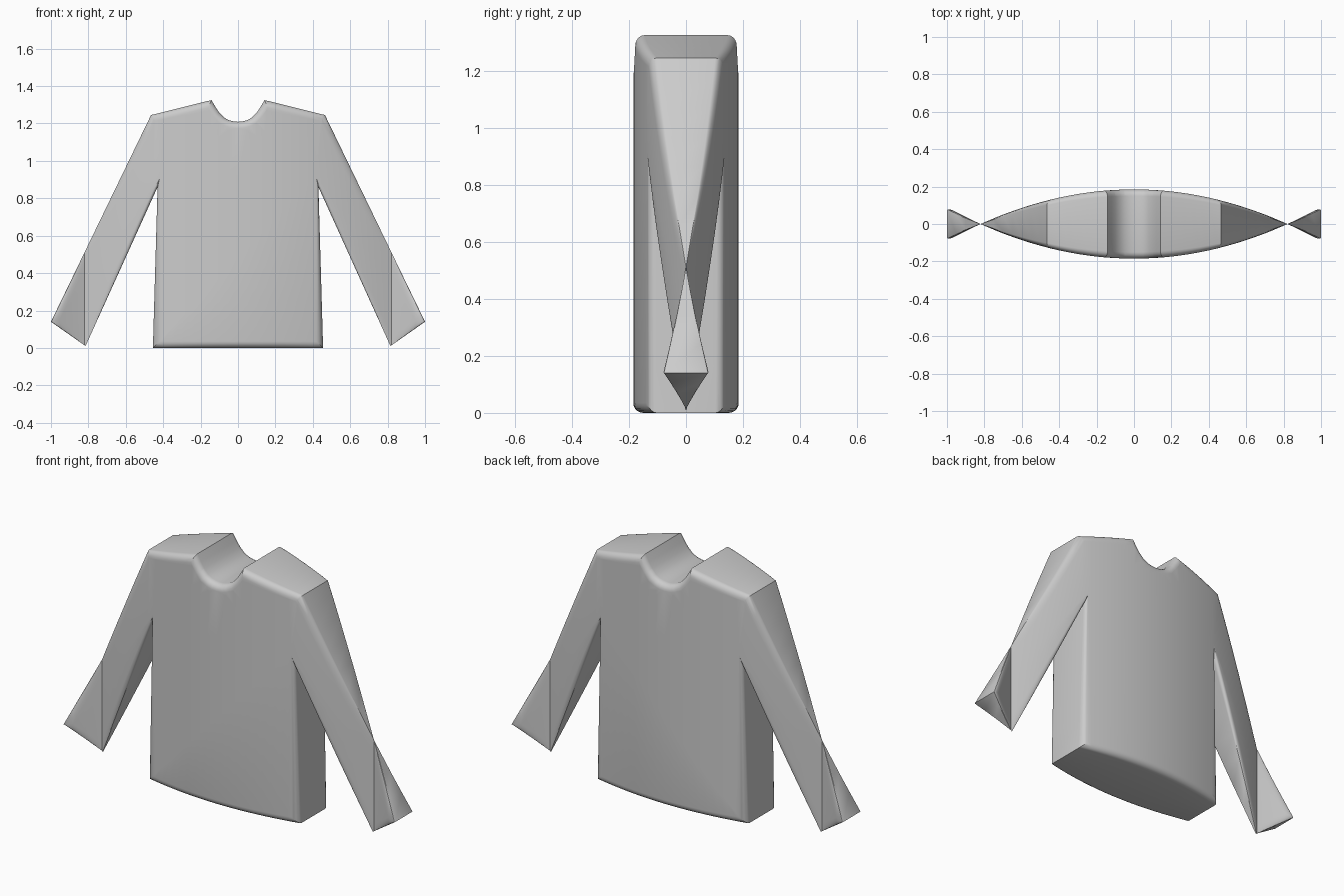
import bpy, bmesh, math
from mathutils import Vector

if "Cube" in bpy.data.objects:
    bpy.data.objects.remove(bpy.data.objects["Cube"])

FLAT, ROUND, STEPS, PINCH = 0.15, 0.035, 5, 0.82

# Right half of the shirt outline (x, z), counter-clockwise from hem to neck
half = [(0.455, 0), (0.43, 0.86), (0.815, 0.01), (1.0, 0.14), (0.465, 1.245),
        (0.142, 1.325), (0.12, 1.288), (0.1, 1.258), (0.075, 1.232),
        (0.05, 1.218), (0.025, 1.211)]
outline = [Vector(p) for p in half + [(0, 1.209)] + [(-x, z) for x, z in reversed(half)]]


def inset(points, d):
    """Mitred inward offset of a counter-clockwise outline."""
    result = []
    for i, p in enumerate(points):
        a = (p - points[i - 1]).normalized()
        b = (points[(i + 1) % len(points)] - p).normalized()
        na, nb = Vector((-a.y, a.x)), Vector((-b.y, b.x))
        m = (na + nb).normalized()
        result.append(p + m * d * min(1 / max(m.dot(na), 0.1), 1.8))
    return result


# Rings from the front cap, round the rim, to the back cap
angles = [math.pi / 2 * k / STEPS for k in range(STEPS + 1)]
rings = [(ROUND * (1 - math.cos(a)), FLAT + ROUND * math.sin(a)) for a in angles]
levels = [(d, -y) for d, y in reversed(rings)] + rings

bm = bmesh.new()
loops = [[bm.verts.new((p.x, y, p.y)) for p in inset(outline, d)] for d, y in levels]
n = len(outline)
for lo, hi in zip(loops, loops[1:]):
    for i in range(n):
        j = (i + 1) % n
        bm.faces.new((lo[i], lo[j], hi[j], hi[i]))
caps = [bm.faces.new(loops[0]), bm.faces.new(loops[-1])]
bmesh.ops.recalc_face_normals(bm, faces=bm.faces)
bmesh.ops.triangulate(bm, faces=caps)

# Vertical cuts so the caps can follow the curved thickness
cuts = [k * 0.05 for k in range(-19, 20)] + [-PINCH, PINCH]
for x in cuts:
    bmesh.ops.bisect_plane(bm, geom=bm.verts[:] + bm.edges[:] + bm.faces[:],
                           dist=1e-5, plane_co=(x, 0, 0), plane_no=(1, 0, 0))

# Thickness tapers to a pinch in each sleeve and flares again at the cuff
for v in bm.verts:
    v.co.y *= max(abs(1 - (v.co.x / PINCH) ** 2), 0.0005)

mesh = bpy.data.meshes.new("shirt")
bm.to_mesh(mesh)
bm.free()
shirt = bpy.data.objects.new("shirt", mesh)
bpy.context.collection.objects.link(shirt)
bpy.context.view_layer.objects.active = shirt
shirt.select_set(True)
bpy.ops.object.shade_smooth_by_angle(angle=math.radians(30))
